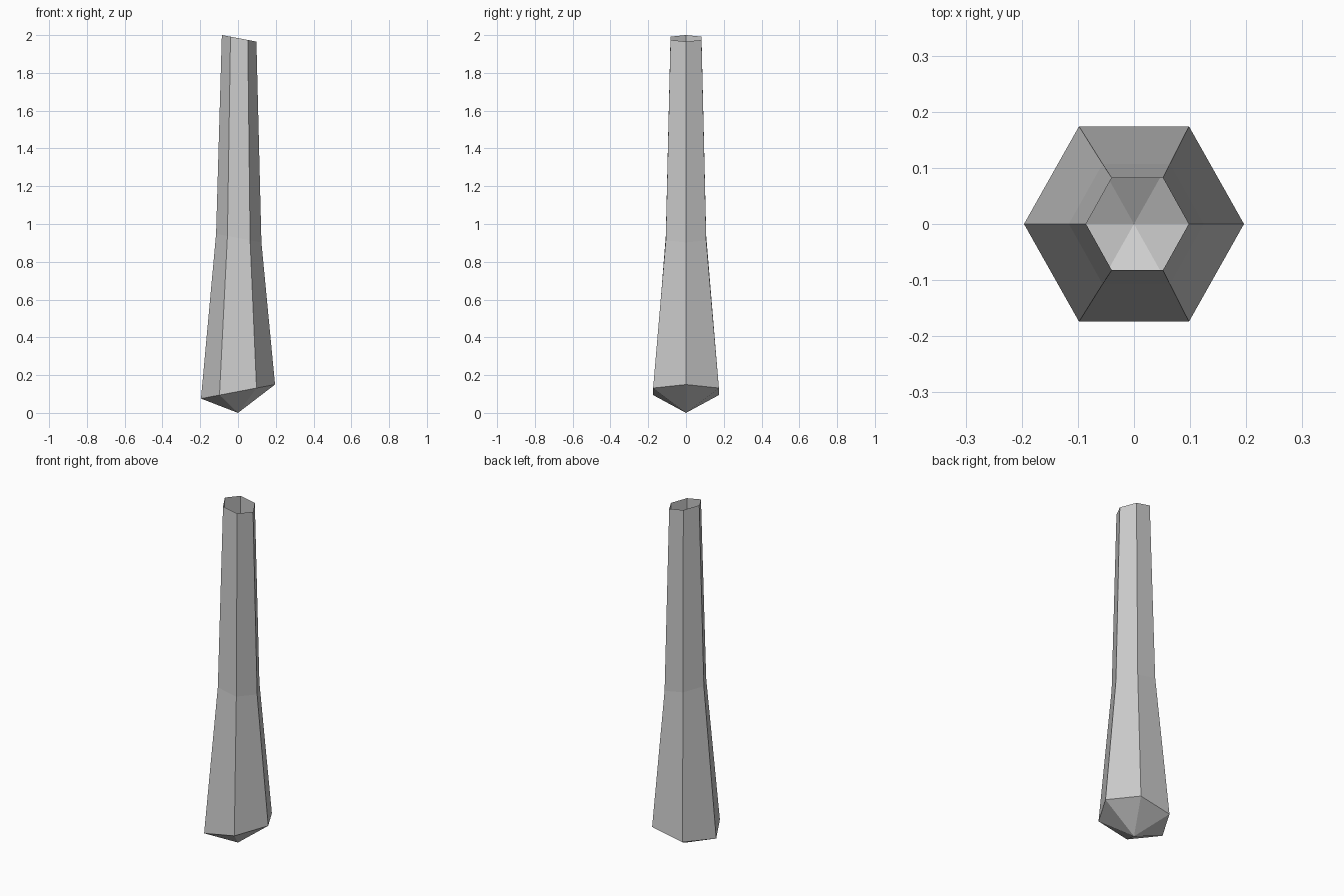
import bpy, bmesh, math

if "Cube" in bpy.data.objects:
    bpy.data.objects.remove(bpy.data.objects["Cube"])

# Tilted hexagonal rings: centre x, x radius, y radius, centre z, slope along x
RINGS = [
    (0.0, 0.196, 0.174, 0.113, 0.19),
    (0.004, 0.120, 0.107, 0.925, -0.19),
    (0.006, 0.0915, 0.082, 1.983, -0.19),
]
SIDES = 6
bm = bmesh.new()


def ring(cx, rx, ry, z, slope):
    verts = []
    for i in range(SIDES):
        a = 2 * math.pi * i / SIDES
        x = rx * math.cos(a)
        y = ry * math.sin(a) / math.sin(math.pi / 3)
        verts.append(bm.verts.new((cx + x, y, z + slope * x)))
    return verts


rings = [ring(*r) for r in RINGS]
tip = bm.verts.new((0, 0, 0))

# Pointed base, then flat tapering sides; the top stays open
for i in range(SIDES):
    j = (i + 1) % SIDES
    bm.faces.new((tip, rings[0][j], rings[0][i]))
    for low, high in zip(rings, rings[1:]):
        bm.faces.new((low[i], low[j], high[j], high[i]))

mesh = bpy.data.meshes.new("hexagonal_shaft")
bm.to_mesh(mesh)
bm.free()
shaft = bpy.data.objects.new("hexagonal_shaft", mesh)
bpy.context.collection.objects.link(shaft)
